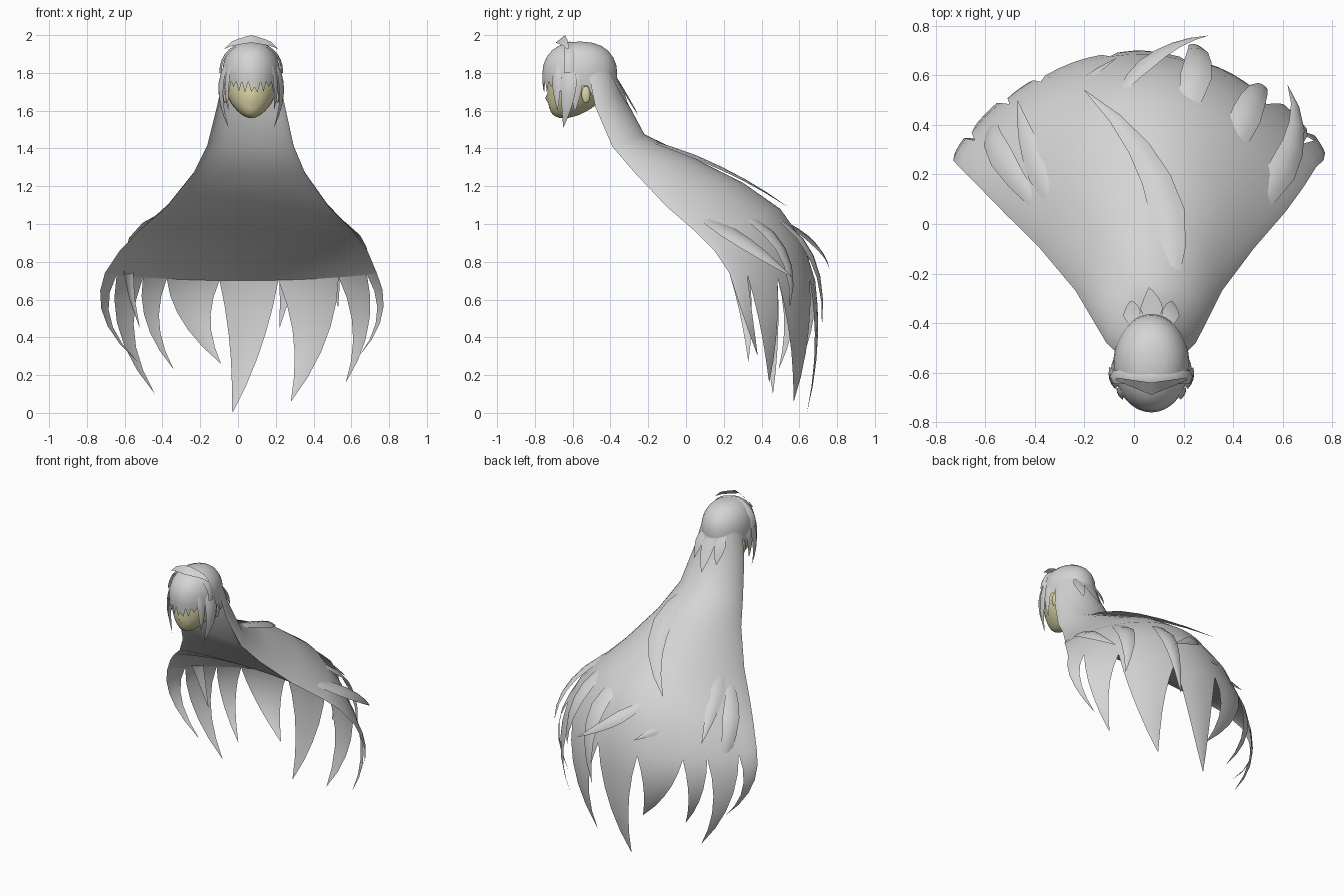
import bpy, bmesh, math
from mathutils import Vector

old = bpy.data.objects.get("Cube")
if old:
    bpy.data.objects.remove(old, do_unlink=True)


def material(name, rgb):
    m = bpy.data.materials.new(name)
    m.use_nodes = True
    m.diffuse_color = (*rgb, 1)
    m.node_tree.nodes["Principled BSDF"].inputs["Base Color"].default_value = (*rgb, 1)
    return m


HAIR = material("hair grey", (0.66, 0.66, 0.66))
SKIN = material("skin yellow", (0.70, 0.66, 0.38))
CX = 0.07  # middle of the head


def finish(name, bm, mat, angle=65):
    mesh = bpy.data.meshes.new(name)
    bm.to_mesh(mesh)
    bm.free()
    mesh.materials.append(mat)
    mesh.shade_smooth()
    mesh.set_sharp_from_angle(angle=math.radians(angle))
    bpy.context.collection.objects.link(bpy.data.objects.new(name, mesh))


def join_rows(bm, rows, closed=False):
    """Join rows of equally many vertices with quads."""
    for r, s in zip(rows, rows[1:]):
        n = len(r)
        for i in range(n if closed else n - 1):
            j = (i + 1) % n
            bm.faces.new((r[i], s[i], s[j], r[j]))


def bezier(a, c, b, s):
    return a * (1 - s) ** 2 + c * 2 * s * (1 - s) + b * s * s


def lock(name, start, mid, tip, width, origin=(CX, -0.2, 0.5)):
    """Pointed, bowed strand through three points, facing away from origin."""
    a, m, b = Vector(start), Vector(mid), Vector(tip)
    ctrl = 2 * m - (a + b) / 2
    normal = (m - Vector(origin)).normalized()
    bm = bmesh.new()
    rows = []
    for i in range(7):
        s = i / 6
        side = ((ctrl - a) * (1 - s) + (b - ctrl) * s).cross(normal).normalized()
        w = width * max(1 - s ** 2.2, 0.01) * min(1, 0.4 + 2 * s)
        rows.append([bm.verts.new(bezier(a, ctrl, b, s) + side * w * k / 2
                                  + normal * 0.25 * w * (1 - k * k / 4))
                     for k in range(-2, 3)])
    join_rows(bm, rows)
    finish(name, bm, HAIR)


# Long arched hair: half width, side y, back y, side z, back z, underside depth
ARCHES = [(0.138, -0.52, -0.385, 1.82, 1.84, 0.5),
          (0.18, -0.48, -0.34, 1.62, 1.70, 0.4),
          (0.23, -0.39, -0.22, 1.41, 1.475, 0.15),
          (0.295, -0.27, 0.05, 1.27, 1.345, 0.06),
          (0.43, -0.10, 0.30, 1.09, 1.22, 0.06),
          (0.57, 0.05, 0.50, 0.96, 1.08, 0.18),
          (0.655, 0.15, 0.62, 0.86, 0.91, 0.6),
          (0.72, 0.23, 0.685, 0.74, 0.70, 1.0)]
# Pointed ends of the sheet: end angle along the arch, tip position
TIPS = [(-66, (-0.53, 0.33, 0.27)), (-46, (-0.44, 0.46, 0.10)),
        (-33, (-0.34, 0.49, 0.23)), (-9, (-0.09, 0.60, 0.26)),
        (16, (-0.03, 0.64, 0.0)), (46, (0.28, 0.57, 0.06)),
        (68, (0.57, 0.44, 0.16)), (90, (0.64, 0.38, 0.30))]
SUB = 4
angles, last = [-90], -90
for end, tip in TIPS:
    angles += [last + (end - last) * (k + 1) / SUB for k in range(SUB)]
    last = end


def arch_rows(bm, underside):
    rows = []
    for n, (w, ys, yb, zs, zb, depth) in enumerate(ARCHES):
        middle = CX - 0.055 * (n / 7) ** 2
        row = []
        for a in angles:
            s, c = math.sin(math.radians(a)), max(0, math.cos(math.radians(a)))
            c = c ** (1 + 0.6 * n / 7) * (depth if underside else 1)
            row.append(bm.verts.new((middle + w * s, ys + (yb - ys) * c, zs + (zb - zs) * c)))
        rows.append(row)
    join_rows(bm, rows)
    return rows


bm = bmesh.new()
rows = arch_rows(bm, False)
for i, (end, tip) in enumerate(TIPS):
    base = rows[-1][i * SUB:(i + 1) * SUB + 1]
    centre = sum((v.co for v in base), Vector()) / len(base)
    tip = Vector(tip)
    # Each end bulges outward before it curls in to its tip
    ctrl = Vector((centre.x * 1.16, centre.y + 0.05, (centre.z + tip.z) / 2))
    strand = [base]
    for s in (0.2, 0.4, 0.6, 0.8, 0.995):
        p = bezier(centre, ctrl, tip, s)
        strand.append([bm.verts.new(p + (v.co - centre) * (1 - s) ** 0.9) for v in base])
    join_rows(bm, strand)
finish("long_hair", bm, HAIR, 70)

# Flat underside closing the arch from edge to edge
bm = bmesh.new()
arch_rows(bm, True)
finish("hair_underside", bm, HAIR, 70)

# Hair cap with a toothed fringe; column 0 is at the front
COLS = 56


def hem(i):
    d = min(i, COLS - i)
    if d < 9:
        return (1.755 if d % 2 else 1.70 + 0.025 * (d % 4 == 2)) - 0.03 * (i in (1, 2, 54))
    return 1.70 if d < 12 else (1.64 if d < 14 else (1.73 if d < 17 else 1.68))


bm = bmesh.new()
rings = []
for k in range(11):
    ring = []
    for i in range(COLS):
        phi = 2 * math.pi * i / COLS
        if k < 7:
            t = math.pi / 2 * max(k, 0.15) / 6
            r, z = math.sin(t) ** 0.8, 1.80 + 0.165 * math.cos(t)
        else:
            f = (k - 6) / 4
            r, z = 1 - 0.02 * f * f, 1.80 + (hem(i) - 1.80) * f
        ring.append(bm.verts.new((CX + 0.153 * r * math.sin(phi),
                                  -0.562 - 0.198 * r * math.cos(phi), z)))
    rings.append(ring)
join_rows(bm, rings, closed=True)
bm.faces.new(rings[0])
bmesh.ops.recalc_face_normals(bm, faces=bm.faces)
finish("hair_cap", bm, HAIR, 70)

# Head: an egg narrowing to the chin, with a small nose
bm = bmesh.new()
bmesh.ops.create_uvsphere(bm, u_segments=28, v_segments=18, radius=1)
for v in bm.verts:
    x, y, z = v.co
    low = max(0, -z)
    py = 0.15 * y - 0.065 * low ** 2
    if y < -0.7 and abs(x) < 0.12 and -0.5 < z < -0.2:
        py -= 0.014
    v.co = (CX + 0.135 * x * (1 - 0.25 * low ** 1.6), -0.583 + py, 1.72 + 0.16 * z)
finish("head", bm, SKIN)

# Ears and the locks framing the face, on both sides
for side, label in ((-1, "right"), (1, "left")):
    bm = bmesh.new()
    bmesh.ops.create_uvsphere(bm, u_segments=12, v_segments=8, radius=1)
    for v in bm.verts:
        v.co = (CX + side * 0.138 + 0.012 * v.co.x, -0.53 + 0.024 * v.co.y,
                1.685 + 0.045 * v.co.z)
    finish(label + "_ear", bm, SKIN)

    def at(d, y, z):
        return (CX + side * d, y, z)
    lock(label + "_side_lock", at(0.13, -0.62, 1.86), at(0.16, -0.625, 1.69),
         at(0.12, -0.65, 1.51), 0.05, (CX, -0.58, 1.69))
    lock(label + "_cheek_lock", at(0.14, -0.58, 1.82), at(0.155, -0.58, 1.71),
         at(0.14, -0.59, 1.59), 0.035, (CX, -0.58, 1.71))
    lock(label + "_temple_lock", at(0.115, -0.68, 1.84), at(0.13, -0.685, 1.72),
         at(0.12, -0.68, 1.60), 0.03, (CX, -0.62, 1.72))
    lock(label + "_nape_lock", at(0.075, -0.40, 1.80), at(0.08, -0.345, 1.71),
         at(0.085, -0.31, 1.63), 0.04)

# Loose locks lying over the sheet
lock("middle_nape_lock", (CX, -0.385, 1.80), (0.07, -0.32, 1.69), (0.06, -0.255, 1.58), 0.05)
lock("long_back_lock", (0.145, -0.24, 1.45), (0.09, 0.18, 1.29), (-0.2, 0.54, 1.09), 0.078)
lock("upper_right_lock", (-0.30, 0.06, 1.13), (-0.41, 0.28, 1.01), (-0.47, 0.50, 0.82), 0.06)
lock("outer_right_lock", (-0.40, 0.08, 1.06), (-0.57, 0.34, 0.85), (-0.52, 0.42, 0.45), 0.06)
lock("swept_right_lock", (-0.40, 0.34, 0.95), (-0.25, 0.53, 0.90), (-0.07, 0.67, 0.80), 0.055)
lock("swept_back_lock", (-0.05, 0.54, 1.0), (0.11, 0.69, 0.88), (0.30, 0.76, 0.76), 0.045)
lock("back_left_lock", (0.20, 0.42, 1.06), (0.26, 0.66, 0.83), (0.22, 0.72, 0.45), 0.07)
lock("upper_left_lock", (0.38, 0.24, 1.08), (0.48, 0.50, 0.87), (0.53, 0.55, 0.56), 0.07)
lock("outer_left_lock", (0.45, 0.03, 1.07), (0.64, 0.31, 0.90), (0.62, 0.56, 0.72), 0.07)

# Pointed crest across the crown
bm = bmesh.new()
front, back = [], []
for i in range(9):
    u = i / 4 - 1
    m = 1 - abs(u)
    front.append(bm.verts.new((CX + 0.145 * u, -0.63 - 0.06 * m, 1.925 + 0.035 * m ** 0.6)))
    back.append(bm.verts.new((CX + 0.14 * u, -0.62 - 0.02 * m, 1.93 + 0.07 * m ** 0.5)))
join_rows(bm, [front, back])
finish("crown_crest", bm, HAIR)

# Thin band over the cap
bm = bmesh.new()
rows = []
for y, g in ((-0.645, 0), (-0.615, 0.012), (-0.59, 0)):
    rows.append([])
    for i in range(17):
        a = math.pi * i / 16
        rows[-1].append(bm.verts.new((CX - (0.157 + g) * math.cos(a), y,
                                      1.80 + (0.155 + g) * abs(math.sin(a)) ** 0.9)))
join_rows(bm, rows)
finish("crown_band", bm, HAIR)
